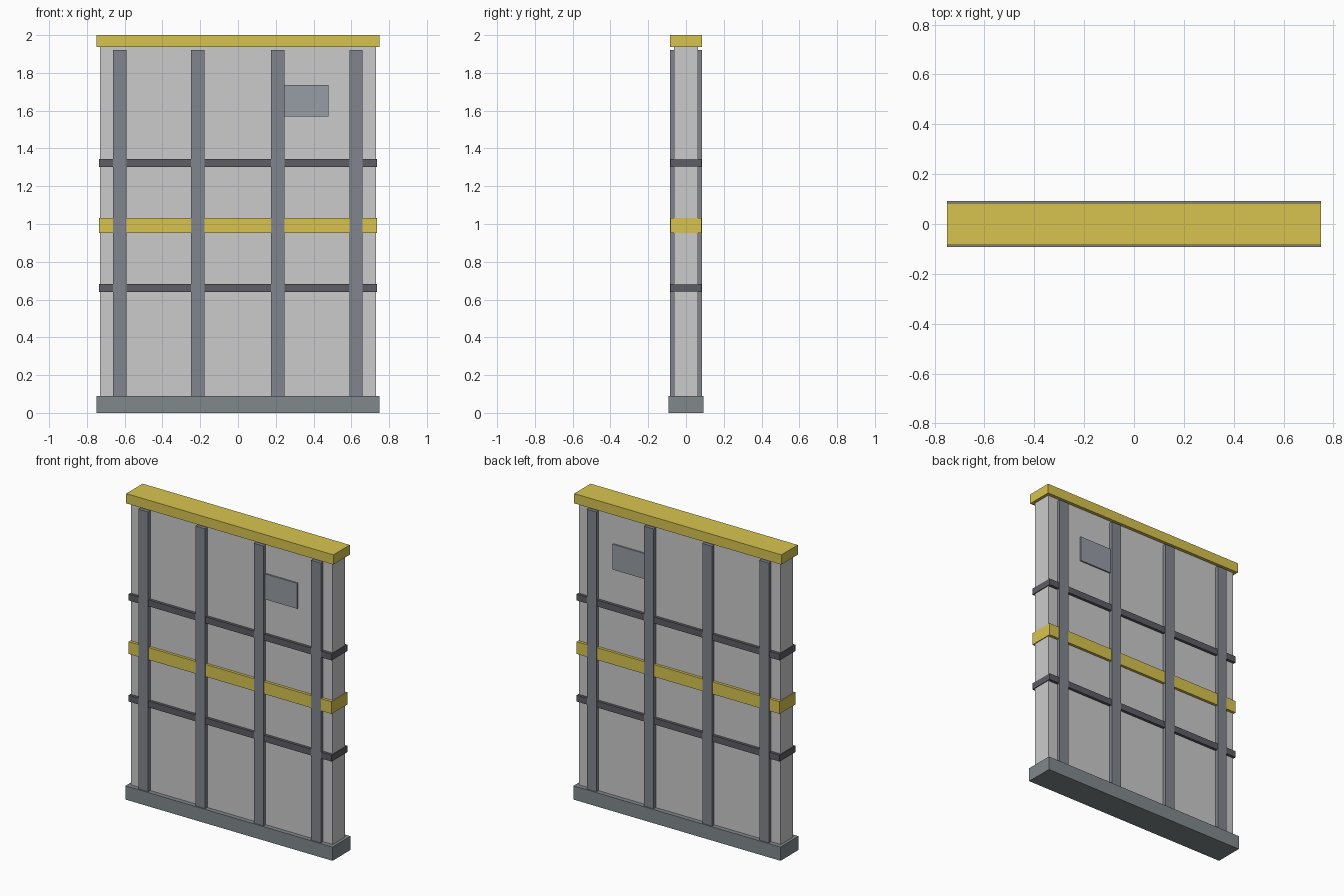
import bpy

if "Cube" in bpy.data.objects:
    bpy.data.objects.remove(bpy.data.objects["Cube"])


def material(name, rgb):
    m = bpy.data.materials.new(name)
    m.diffuse_color = (*rgb, 1.0)
    m.use_nodes = True
    m.node_tree.nodes["Principled BSDF"].inputs["Base Color"].default_value = m.diffuse_color
    return m


YELLOW = material("yellow_paint", (0.69, 0.55, 0.08))
STEEL = material("blue_grey_steel", (0.22, 0.24, 0.27))
BASE = material("base_steel", (0.22, 0.25, 0.26))
DARK = material("dark_steel", (0.11, 0.11, 0.13))
PLATE = material("plate_steel", (0.31, 0.34, 0.38))


def box(name, x, y, z, mat=None):
    """Box from (min, max) ranges on each axis."""
    r = (x, y, z)
    bpy.ops.mesh.primitive_cube_add(size=1, location=[(a + b) / 2 for a, b in r])
    ob = bpy.context.object
    ob.name = name
    ob.scale = [b - a for a, b in r]
    bpy.ops.object.transform_apply(location=True, rotation=False, scale=True)
    if mat:
        ob.data.materials.append(mat)
    return ob


def sym(v):
    return (-v, v)


# Wall panel, base and top cap
box("wall_panel", sym(0.73), sym(0.063), (0.005, 1.95))
box("base_beam", sym(0.75), sym(0.093), (0, 0.09), BASE)
box("top_cap", sym(0.75), sym(0.085), (1.936, 2.0), YELLOW)

# Horizontal bands wrapping the panel
box("lower_rail", sym(0.735), sym(0.081), (0.641, 0.683), DARK)
box("middle_band", sym(0.735), sym(0.081), (0.953, 1.033), YELLOW)
box("upper_rail", sym(0.735), sym(0.081), (1.303, 1.345), DARK)

# Posts and sign plates on both faces
for side, s in (("front", -1), ("back", 1)):
    for i, x in enumerate((-0.626, -0.213, 0.21, 0.624)):
        y = sorted((s * 0.06, s * 0.085))
        box(f"{side}_post_{i + 1}", (x - 0.035, x + 0.035), y, (0.08, 1.922), STEEL)
    y = sorted((s * 0.06, s * 0.073))
    box(f"{side}_plate", (0.2, 0.48), y, (1.57, 1.736), PLATE)
